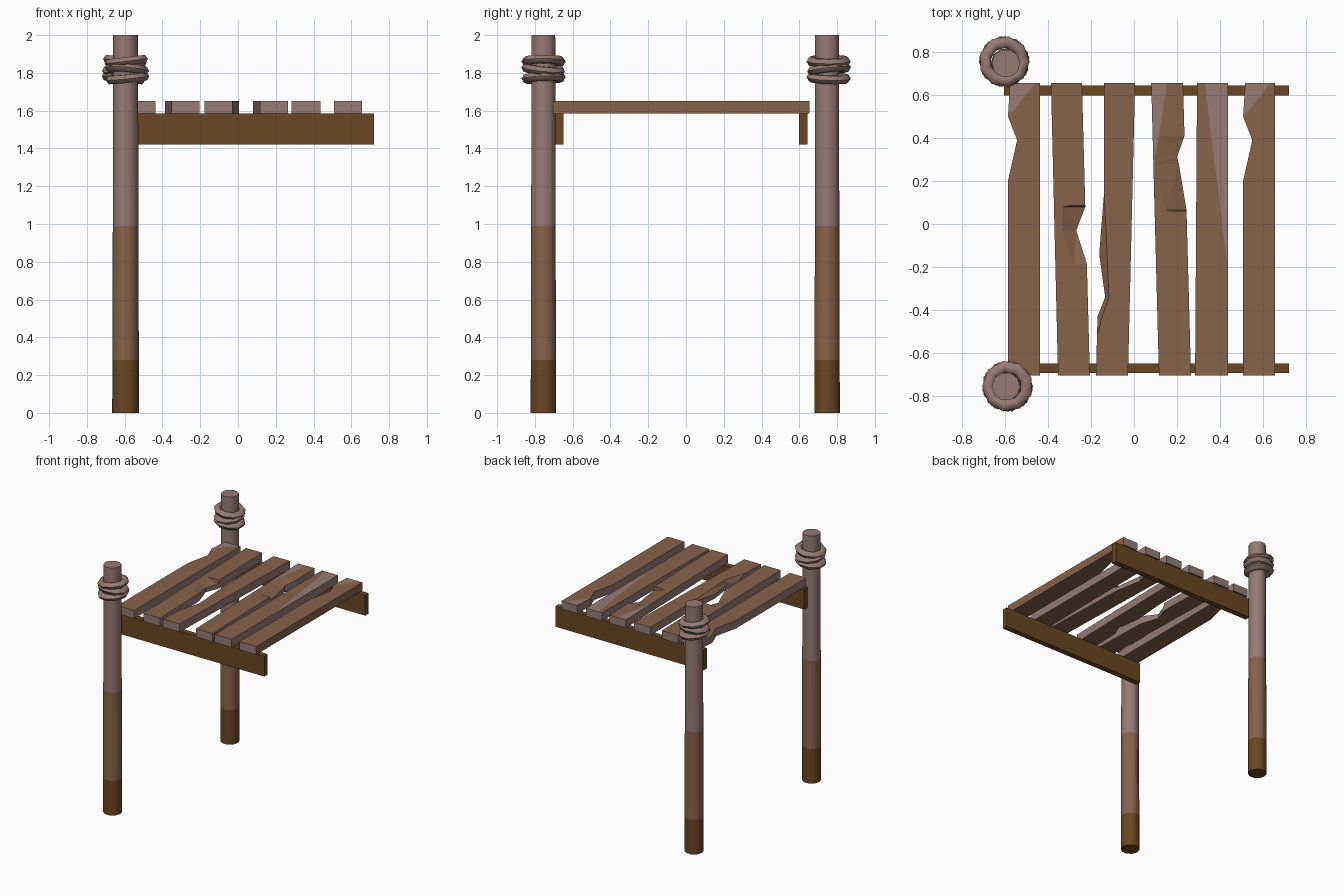
import bpy, bmesh, math
from mathutils import Matrix, Vector

if "Cube" in bpy.data.objects:
    bpy.data.objects.remove(bpy.data.objects["Cube"])


def mat(name, rgb):
    m = bpy.data.materials.new(name)
    m.diffuse_color = (*rgb, 1)
    m.use_nodes = True
    m.node_tree.nodes["Principled BSDF"].inputs["Base Color"].default_value = m.diffuse_color
    return m


DARK = mat("dark wet wood", (0.145, 0.062, 0.016))
BROWN = mat("brown wood", (0.245, 0.125, 0.070))
GREY = mat("weathered grey wood", (0.310, 0.195, 0.175))


def finish(bm, name, mats, smooth=0):
    bmesh.ops.recalc_face_normals(bm, faces=bm.faces)
    me = bpy.data.meshes.new(name)
    bm.to_mesh(me)
    bm.free()
    for m in mats:
        me.materials.append(m)
    ob = bpy.data.objects.new(name, me)
    bpy.context.collection.objects.link(ob)
    if smooth:
        bpy.ops.object.select_all(action='DESELECT')
        ob.select_set(True)
        bpy.context.view_layer.objects.active = ob
        bpy.ops.object.shade_smooth_by_angle(angle=math.radians(smooth))
    return ob


def post(name, x, y, n=10):
    # stacked rings, coloured by height: wet foot, brown middle, grey top
    bm = bmesh.new()
    rings = []
    for z, r in ((0, 0.071), (0.28, 0.070), (0.99, 0.068), (2.0, 0.066)):
        rings.append([bm.verts.new((x + r * math.cos(2 * math.pi * i / n),
                                    y + r * math.sin(2 * math.pi * i / n), z)) for i in range(n)])
    for k in range(3):
        for i in range(n):
            j = (i + 1) % n
            bm.faces.new((rings[k][i], rings[k][j], rings[k + 1][j], rings[k + 1][i])).material_index = k
    bm.faces.new(rings[0])
    bm.faces.new(rings[-1]).material_index = 2
    finish(bm, name, (DARK, BROWN, GREY), 40)


def rope(name, x, y, turn, n=9, m=6):
    # three tilted loops wrapped around the post
    bm = bmesh.new()
    for z, tilt, spin in ((1.862, 7, 0), (1.818, -8, 50), (1.772, 6, 20)):
        M = (Matrix.Translation((x, y, z)) @ Matrix.Rotation(math.radians(turn + spin), 4, 'Z')
             @ Matrix.Rotation(math.radians(tilt), 4, 'Y'))
        g = []
        for i in range(n):
            a = 2 * math.pi * i / n
            row = []
            for k in range(m):
                b = 2 * math.pi * k / m
                r = 0.092 + 0.027 * math.cos(b)
                row.append(bm.verts.new(M @ Vector((r * math.cos(a), r * math.sin(a), 0.025 * math.sin(b)))))
            g.append(row)
        for i in range(n):
            for k in range(m):
                p, q, l = g[i], g[(i + 1) % n], (k + 1) % m
                bm.faces.new((p[k], q[k], q[l], p[l]))
    finish(bm, name, (GREY,), 60)


def box(name, lo, hi, m):
    bm = bmesh.new()
    bmesh.ops.create_cube(bm, size=1)
    lo, hi = Vector(lo), Vector(hi)
    for v in bm.verts:
        v.co = (lo + hi) / 2 + Vector([a * b for a, b in zip(v.co, hi - lo)])
    finish(bm, name, (m,))


Y0, Y1, Z0, Z1 = -0.705, 0.655, 1.585, 1.65


def plank(name, front, back, rows, patch=None, plain_right=False):
    # rows: (y, left inset, right inset, left dip, right dip, crest fraction)
    bm = bmesh.new()
    secs = []
    for y, li, ri, dl, dr, f in rows:
        t = (y - Y0) / (Y1 - Y0)
        a = front[0] + (back[0] - front[0]) * t + li
        b = front[1] + (back[1] - front[1]) * t - ri
        pts = ((a, Z0), (b, Z0), (b, Z1 - dr), (a + (b - a) * f, Z1), (a, Z1 - dl))
        secs.append([bm.verts.new((px, y, pz)) for px, pz in pts])
    for s in range(len(secs) - 1):
        p, q = secs[s], secs[s + 1]
        for k in range(5):
            l = (k + 1) % 5
            face = bm.faces.new((p[k], p[l], q[l], q[k]))
            grey = k == 4 or (k == 1 and not plain_right)
            if patch and rows[s][0] >= patch[1] - 1e-4 and k == {'R': 2, 'L': 3}[patch[0]]:
                grey = True
            face.material_index = int(grey)
    for sec in (secs[0], secs[-1]):
        bm.faces.new(sec).material_index = 1
    bmesh.ops.triangulate(bm, faces=[f for f in bm.faces if len(f.verts) == 4])
    finish(bm, name, (BROWN, GREY))


# posts and rope bindings
post("front_post", -0.595, -0.755)
post("back_post", -0.595, 0.747)
rope("front_rope", -0.588, -0.754, 180)
rope("back_rope", -0.603, 0.755, 0)

# support beams
box("front_beam", (-0.605, -0.692, 1.42), (0.72, -0.648, Z0), DARK)
box("back_beam", (-0.605, 0.598, 1.42), (0.72, 0.643, Z0), DARK)

# deck planks with chipped edges
corner = [(Y0, 0, 0, 0, 0, .5), (.2, 0, 0, 0, 0, .4), (.39, .043, 0, 0, 0, .2),
          (.5, 0, 0, 0, 0, .03), (Y1, 0.01, 0, 0, 0, .85)]
plank("plank_1", (-.586, -.437), (-.586, -.437), corner, ('L', .5))
plank("plank_2", (-.353, -.205), (-.386, -.242), [
    (Y0, 0, 0, 0, 0, .5), (-.185, 0, 0, 0, 0, .6), (-.03, 0, .045, 0, .03, .35),
    (.08, 0, 0, 0, .03, .3), (.085, 0, 0, 0, 0, .5), (Y1, 0, 0, 0, 0, .5)])
plank("plank_3", (-.177, -.028), (-.14, .005), [
    (Y0, 0, 0, 0, 0, .5), (-.52, 0, 0, 0, 0, .5), (-.43, 0, 0, .03, 0, .15), (-.34, .033, 0, .03, 0, .15),
    (-.14, 0, 0, .03, 0, .25), (.15, .015, 0, 0, 0, .3), (Y1, 0, 0, 0, 0, .5)])
plank("plank_4", (.116, .265), (.08, .228), [
    (Y0, 0, 0, 0, 0, .5), (.06, 0, 0, 0, 0, .5), (.065, 0, 0, 0, .03, .35), (.28, 0, .03, 0, .025, .03),
    (.31, 0, .038, 0, .02, .06), (.41, 0, 0, 0, 0, .2), (Y1, 0, 0, 0, 0, .5)], ('L', .28))
plank("plank_5", (.284, .437), (.293, .437), [
    (Y0, 0, 0, 0, 0, .5), (-.18, 0, 0, 0, 0, .97), (Y1, 0, 0, 0, 0, .25)], ('R', -.18))
plank("plank_6", (.507, .656), (.507, .656), corner, ('L', .5), True)
